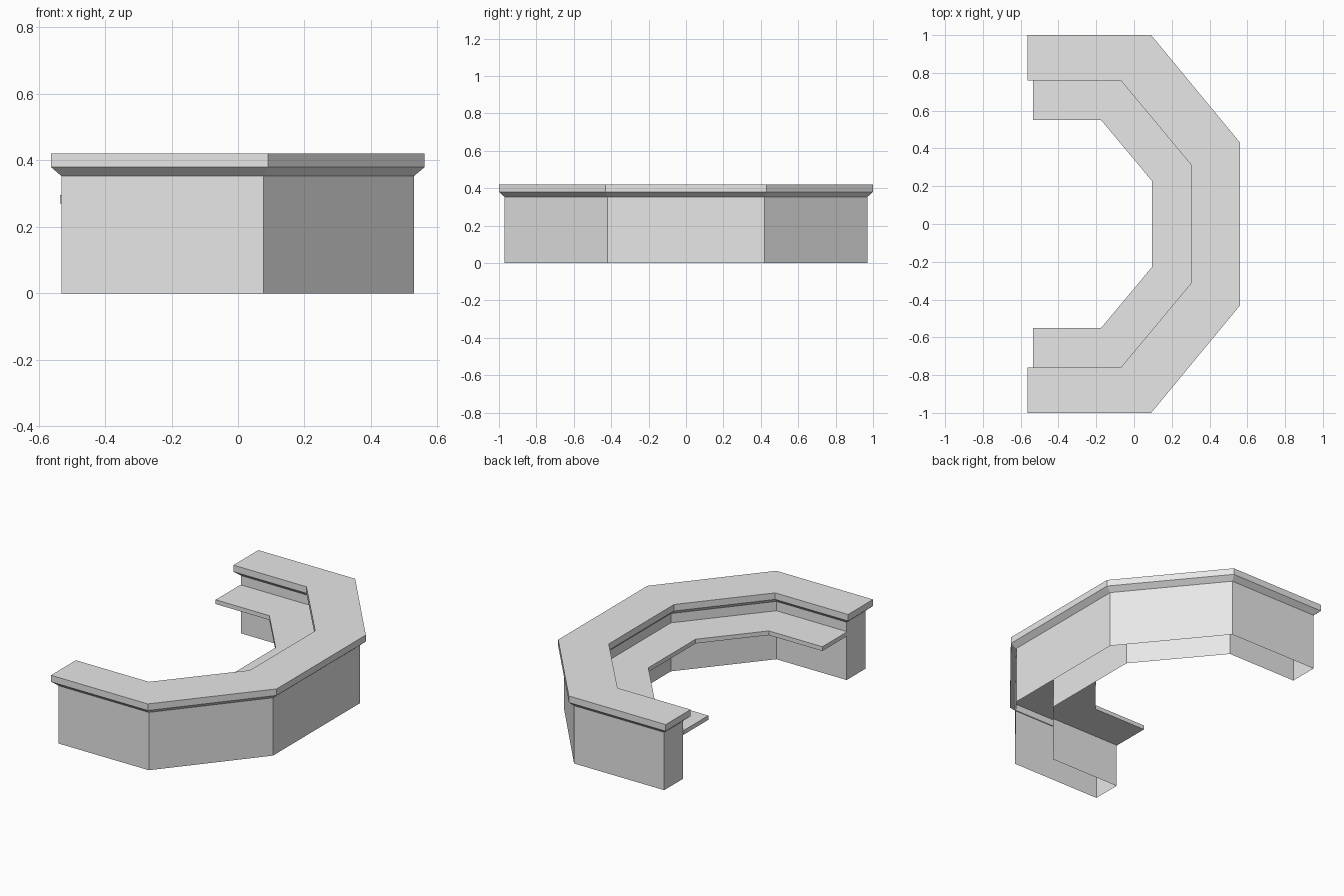
import bpy
import bmesh

cube = bpy.data.objects.get("Cube")
if cube:
    bpy.data.objects.remove(cube, do_unlink=True)

grey = bpy.data.materials.new("plain_grey")
grey.use_nodes = True
grey.diffuse_color = (0.8, 0.8, 0.8, 1)
grey.node_tree.nodes["Principled BSDF"].inputs["Base Color"].default_value = (0.8, 0.8, 0.8, 1)


def mirrored(half):
    """Path running from the -y end to the +y end, given its +y corners."""
    return [(x, -y) for x, y in half] + [(x, y) for x, y in reversed(half)]


def band(name, levels, bottom=False, top=True):
    """Stack of C-shaped outlines; each level is (z, outer half, inner half)."""
    bm = bmesh.new()
    rows = []
    for z, outer, inner in levels:
        rows.append([[bm.verts.new((x, y, z)) for x, y in mirrored(h)]
                     for h in (outer, inner)])
    loops = [o + i[::-1] for o, i in rows]
    for low, high in zip(loops, loops[1:]):
        for j in range(len(low)):
            k = (j + 1) % len(low)
            bm.faces.new((low[j], low[k], high[k], high[j]))
    caps = ([(rows[-1], False)] if top else []) + ([(rows[0], True)] if bottom else [])
    for (o, i), flip in caps:
        for j in range(len(o) - 1):
            quad = [o[j], o[j + 1], i[j + 1], i[j]]
            bm.faces.new(quad[::-1] if flip else quad)
    mesh = bpy.data.meshes.new(name)
    bm.to_mesh(mesh)
    bm.free()
    mesh.materials.append(grey)
    obj = bpy.data.objects.new(name, mesh)
    bpy.context.collection.objects.link(obj)
    return obj


# Plan outlines, +y half only: open end, first corner, second corner
body_out = [(-0.532, 0.97), (0.077, 0.97), (0.53, 0.419)]
body_in = [(-0.532, 0.79), (-0.057, 0.79), (0.33, 0.325)]
top_out = [(-0.563, 1.0), (0.091, 1.0), (0.562, 0.43)]
top_in = [(-0.563, 0.76), (-0.07, 0.76), (0.301, 0.315)]
shelf_out = [(-0.536, 0.79)] + body_in[1:]
shelf_in = [(-0.536, 0.55), (-0.174, 0.55), (0.095, 0.228)]

# Hollow counter walls, open underneath
band("counter_body", [(0, body_out, body_in), (0.353, body_out, body_in)], top=False)

# Worktop with a sloped underside edge
band("worktop", [(0.353, body_out, body_in), (0.38, top_out, top_in),
                 (0.42, top_out, top_in)])

# Lower shelf along the inner side
band("inner_shelf", [(0.27, shelf_out, shelf_in), (0.296, shelf_out, shelf_in)], bottom=True)
